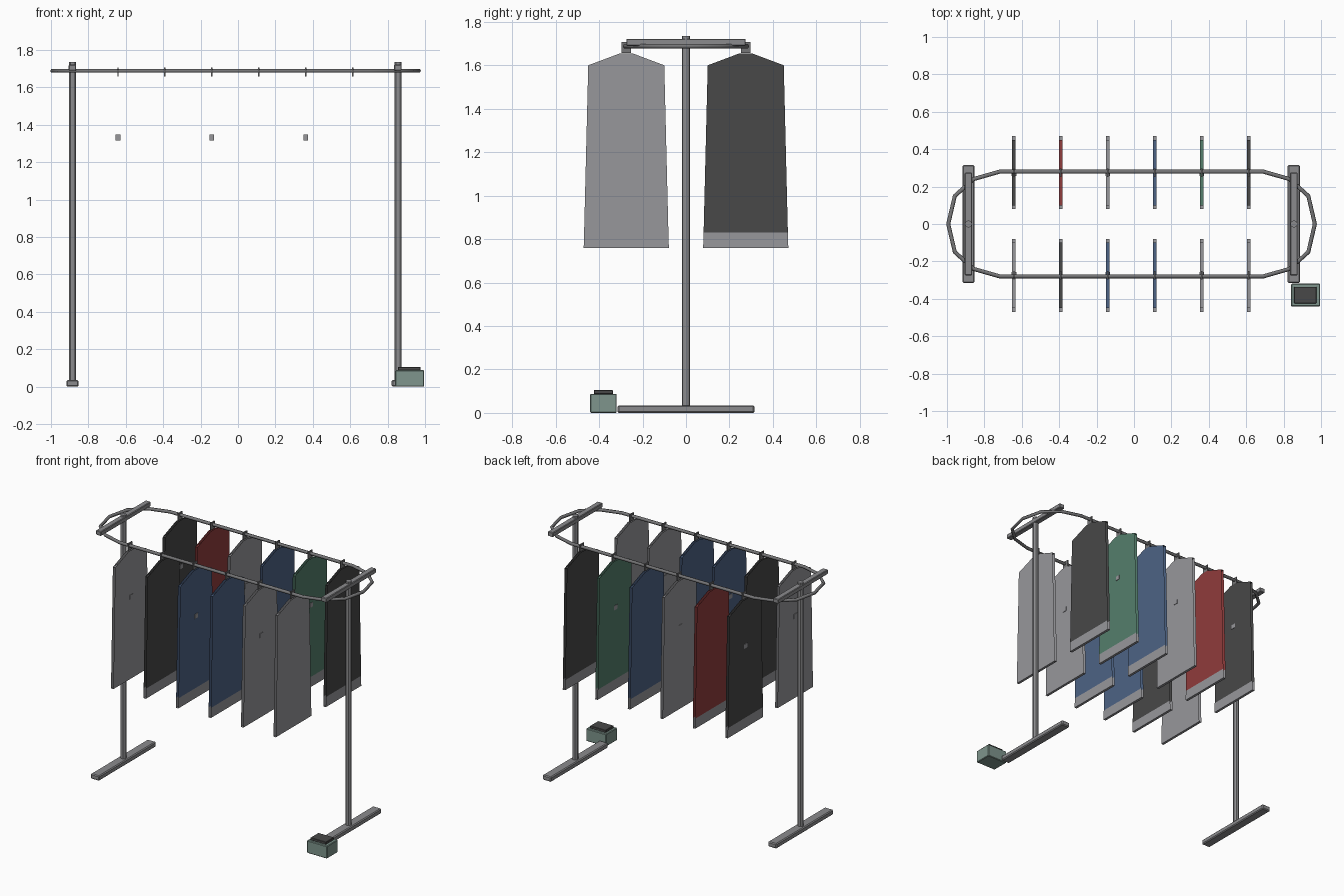
import bpy, bmesh
from mathutils import Vector

if "Cube" in bpy.data.objects:
    bpy.data.objects.remove(bpy.data.objects["Cube"], do_unlink=True)


def material(name, r, g, b):
    m = bpy.data.materials.new(name)
    m.use_nodes = True
    m.diffuse_color = (r, g, b, 1)
    m.node_tree.nodes["Principled BSDF"].inputs["Base Color"].default_value = (r, g, b, 1)
    return m


STEEL = material("steel grey", .26, .26, .27)
RAIL = material("rail grey", .18, .18, .185)
GREY = material("light grey cloth", .31, .31, .33)
DARK = material("charcoal cloth", .065, .065, .065)
RED = material("red cloth", .28, .045, .045)
BLUE = material("blue cloth", .075, .125, .235)
GREEN = material("green cloth", .09, .21, .15)
BOX = material("pale green box", .21, .30, .265)


def finish(name, bm, *mats):
    me = bpy.data.meshes.new(name)
    bm.to_mesh(me)
    bm.free()
    for m in mats:
        me.materials.append(m)
    ob = bpy.data.objects.new(name, me)
    bpy.context.collection.objects.link(ob)
    return ob


def box(name, center, size, mat, bevel=0):
    bm = bmesh.new()
    bmesh.ops.create_cube(bm, size=1)
    bmesh.ops.scale(bm, vec=size, verts=bm.verts)
    bmesh.ops.translate(bm, vec=center, verts=bm.verts)
    if bevel:
        bmesh.ops.bevel(bm, geom=bm.edges[:], offset=bevel, segments=1, affect='EDGES')
    return finish(name, bm, mat)


# Two end stands: foot, round post, top crossbar
for side, x in (("right", -.885), ("left", .855)):
    box(side + "_foot", (x, 0, .0175), (.066, .63, .035), STEEL, .006)
    bm = bmesh.new()
    bmesh.ops.create_cone(bm, cap_ends=True, segments=12, radius1=.019, radius2=.019, depth=1.71)
    bmesh.ops.translate(bm, vec=(x, 0, .88), verts=bm.verts)
    post = finish(side + "_post", bm, STEEL)
    bpy.ops.object.select_all(action='DESELECT')
    post.select_set(True)
    bpy.context.view_layer.objects.active = post
    bpy.ops.object.shade_smooth_by_angle()
    box(side + "_crossbar", (x, 0, 1.706), (.04, .55, .032), STEEL, .004)

# Closed hanging rail, swept along a mirrored path
MID = -.013
quarter = [(.705, .28), (.845, .24), (.945, .15)]
half = quarter + [(.98, 0)] + [(x, -y) for x, y in reversed(quarter)]
path = half + [(-x, -y) for x, y in half]
curve = bpy.data.curves.new("hanging_rail", 'CURVE')
curve.dimensions = '3D'
curve.bevel_depth = .011
curve.bevel_resolution = 1
spline = curve.splines.new('POLY')
spline.points.add(len(path) - 1)
for p, (x, y) in zip(spline.points, path):
    p.co = (x + MID, y, 1.688, 1)
spline.use_cyclic_u = True
curve.materials.append(RAIL)
rail = bpy.data.objects.new("hanging_rail", curve)
bpy.context.collection.objects.link(rail)


# Garment: two cloth panels with a hem band, joined at shoulder and base, open edges
def garment(name, x, y, mat):
    bm = bmesh.new()
    rows = [(.196, .76), (.194, .83), (.175, 1.60), (.029, 1.655)]
    panels = {}
    for s in (-1, 1):
        left = [bm.verts.new((x + s * .009, y - w, z)) for w, z in rows]
        right = [bm.verts.new((x + s * .009, y + w, z)) for w, z in rows]
        panels[s] = left, right
        for i in range(len(rows) - 1):
            loop = [left[i], right[i], right[i + 1], left[i + 1]]
            f = bm.faces.new(loop if s > 0 else loop[::-1])
            f.material_index = 1 if i == 0 else 0
    for i, flip in ((0, True), (2, False)):
        loop = [panels[-1][0][i], panels[1][0][i], panels[1][1][i], panels[-1][1][i]]
        f = bm.faces.new(loop[::-1] if flip else loop)
        f.material_index = 1 if flip else 0
    finish(name, bm, mat, GREY)


# Two rows of garments with hooks; every second one carries a tag
rows = {"front": (-.275, [GREY, DARK, BLUE, BLUE, GREY, GREY]),
        "back": (.275, [DARK, RED, GREY, BLUE, GREEN, DARK])}
for row, (y, cloths) in rows.items():
    for i, cloth in enumerate(cloths):
        x = -.642 + i * .251
        garment(f"{row}_garment_{i + 1}", x, y, cloth)
        box(f"{row}_hook_{i + 1}", (x, y, 1.682), (.007, .045, .05), RAIL)
        if i % 2 == 0:
            box(f"{row}_tag_{i + 1}", (x, y, 1.332), (.025, .035, .03), GREY)

# Storage box with dark lid beside the left stand
box("storage_box", (.918, -.38, .044), (.155, .122, .088), BOX, .004)
box("box_lid", (.916, -.38, .096), (.12, .088, .018), DARK, .002)
